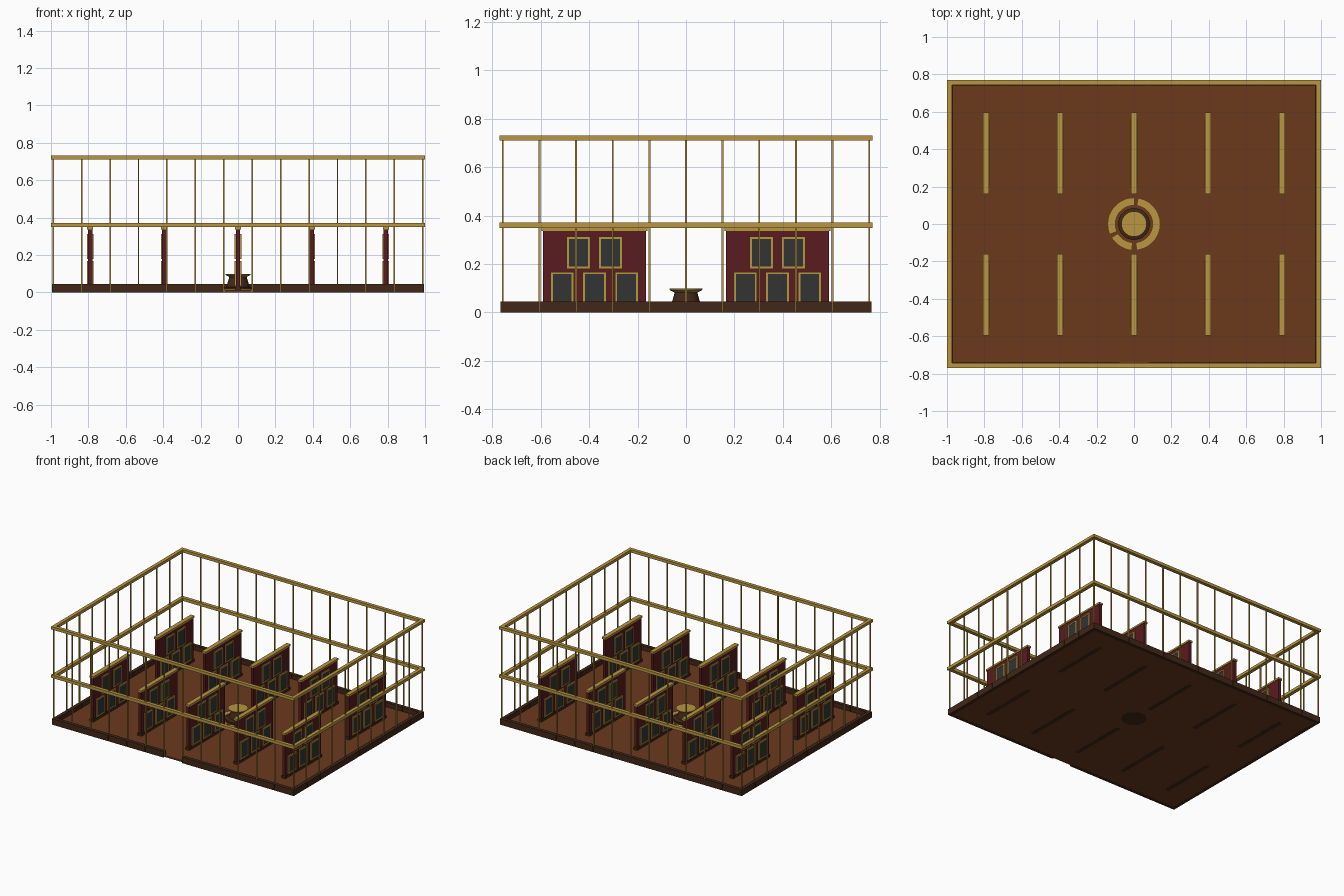
import bpy, bmesh, math

if "Cube" in bpy.data.objects:
    bpy.data.objects.remove(bpy.data.objects["Cube"])


def material(name, rgb):
    m = bpy.data.materials.new(name)
    m.diffuse_color = (*rgb, 1)
    m.use_nodes = True
    m.node_tree.nodes["Principled BSDF"].inputs["Base Color"].default_value = m.diffuse_color
    return m


GOLD = material("gold wood", (0.49, 0.31, 0.052))
FLOOR = material("brown floor", (0.147, 0.041, 0.012))
DARK = material("dark brown", (0.054, 0.020, 0.009))
RED = material("deep red", (0.100, 0.011, 0.013))
GREY = material("charcoal", (0.032, 0.034, 0.034))

HX, HY = 0.995, 0.766          # outer half sizes
FLOOR_Z = 0.012
SKIRT = 0.026


def finish(name, bm, mat):
    me = bpy.data.meshes.new(name)
    bmesh.ops.recalc_face_normals(bm, faces=bm.faces[:])
    bm.to_mesh(me)
    bm.free()
    me.materials.append(mat)
    ob = bpy.data.objects.new(name, me)
    bpy.context.collection.objects.link(ob)
    return ob


def boxes(name, items, mat):
    """items: (x0, x1, y0, y1, z0, z1)"""
    bm = bmesh.new()
    for x0, x1, y0, y1, z0, z1 in items:
        vs = bmesh.ops.create_cube(bm, size=1)["verts"]
        for v in vs:
            v.co.x = (x0 + x1) / 2 + v.co.x * (x1 - x0)
            v.co.y = (y0 + y1) / 2 + v.co.y * (y1 - y0)
            v.co.z = (z0 + z1) / 2 + v.co.z * (z1 - z0)
    return finish(name, bm, mat)


def lathe(name, profile, mat, a0=0, a1=360, n=32):
    """Revolve a closed (r, z) profile, fully or over an arc."""
    full = a1 - a0 >= 360
    bm = bmesh.new()
    rings = []
    for i in range(n if full else n + 1):
        a = math.radians(a0 + (a1 - a0) * i / n)
        rings.append([bm.verts.new((r * math.cos(a), r * math.sin(a), z)) for r, z in profile])
    k = len(profile)
    for i in range(n):
        p, q = rings[i], rings[(i + 1) % len(rings)]
        for j in range(k):
            bm.faces.new((p[j], q[j], q[(j + 1) % k], p[(j + 1) % k]))
    if not full:
        bm.faces.new(rings[0])
        bm.faces.new(rings[-1])
    bmesh.ops.remove_doubles(bm, verts=bm.verts[:], dist=1e-5)
    return finish(name, bm, mat)


# Floor slab with a darker skirting, open at the front entrance
boxes("floor", [(-HX + 0.012, HX - 0.012, -HY + 0.012, HY - 0.012, 0.0005, FLOOR_Z)], FLOOR)
xs = [-0.988 + 0.152 * i for i in range(14)]
ys = [-0.757 + 0.1514 * i for i in range(11)]
skirting = []
for side in (-1, 1):
    for a, b in zip(xs, xs[1:]):
        if side == -1 and abs(a + b) < 0.01:
            continue
        y = sorted((side * HY, side * (HY - SKIRT)))
        skirting.append((a + 0.001, b - 0.001, *y, 0, 0.045))
    for a, b in zip(ys, ys[1:]):
        x = sorted((side * HX, side * (HX - SKIRT)))
        skirting.append((*x, a + 0.001, b - 0.001, 0, 0.045))
for sx in (-1, 1):
    for sy in (-1, 1):
        skirting.append((*sorted((sx * HX, sx * (HX - SKIRT))),
                         *sorted((sy * HY, sy * (HY - SKIRT))), 0, 0.045))
boxes("skirting", skirting, DARK)

# Slim posts around the perimeter
spots = [(x, s * 0.757) for x in xs for s in (-1, 1)]
spots += [(s * 0.988, y) for y in ys[1:-1] for s in (-1, 1)]
P = 0.0038
boxes("posts", [(x - P, x + P, y - P, y + P, 0.002, 0.72) for x, y in spots], GOLD)

# Two rectangular rail loops
for name, z0, z1 in (("middle_rail", 0.350, 0.372), ("top_rail", 0.710, 0.731)):
    ox, oy, w = 1.0, 0.77, 0.026
    bm = bmesh.new()
    corners = [(-1, -1), (1, -1), (1, 1), (-1, 1)]
    loops = []
    for d, z in ((0, z0), (0, z1), (w, z1), (w, z0)):
        loops.append([bm.verts.new((sx * (ox - d), sy * (oy - d), z)) for sx, sy in corners])
    for i in range(4):
        p, q = loops[i], loops[(i + 1) % 4]
        for j in range(4):
            bm.faces.new((p[j], p[(j + 1) % 4], q[(j + 1) % 4], q[j]))
    finish(name, bm, GOLD)

# Display walls, each with five framed panels on both faces
walls, caps, bases, frames, panes = [], [], [], [], []
for cx in (-0.79, -0.395, 0, 0.395, 0.79):
    for cy in (-0.378, 0.378):
        walls.append((cx - 0.011, cx + 0.011, cy - 0.212, cy + 0.212, 0.001, 0.337))
        caps.append((cx - 0.016, cx + 0.016, cy - 0.218, cy + 0.218, 0.337, 0.350))
        bases.append((cx - 0.016, cx + 0.016, cy - 0.217, cy + 0.217, 0, 0.03))
        places = [(d, 0.101) for d in (-0.133, 0, 0.133)] + [(d, 0.246) for d in (-0.066, 0.066)]
        for dy, z in places:
            y = cy + dy
            for s in (-1, 1):
                fx = sorted((cx + s * 0.009, cx + s * 0.018))
                for e in (-1, 1):
                    frames.append((*fx, *sorted((y + e * 0.049, y + e * 0.039)), z - 0.067, z + 0.067))
                    frames.append((*fx, y - 0.039, y + 0.039, *sorted((z + e * 0.067, z + e * 0.057))))
                px = sorted((cx + s * 0.010, cx + s * 0.0155))
                panes.append((*px, y - 0.039, y + 0.039, z - 0.057, z + 0.057))
boxes("display_walls", walls, RED)
boxes("wall_caps", caps, GOLD)
boxes("wall_bases", bases, DARK)
boxes("panel_frames", frames, GOLD)
boxes("panel_panes", panes, GREY)

# Central flared pedestal with a gold top
lathe("pedestal", [(0, 0), (0.085, 0), (0.085, 0.024), (0.062, 0.03), (0.056, 0.05),
                   (0.046, 0.084), (0, 0.084)], DARK)
lathe("pedestal_top", [(0, 0.083), (0.048, 0.083), (0.066, 0.092), (0.068, 0.099), (0, 0.099)], GOLD)

# Inlaid floor ring broken into three arcs
for i, (a0, a1) in enumerate(((-83, 80), (90, 202), (212, 264))):
    lathe(f"floor_ring_{i + 1}", [(0.102, 0.010), (0.138, 0.010), (0.138, 0.017), (0.102, 0.017)],
          GOLD, a0, a1, 20)
